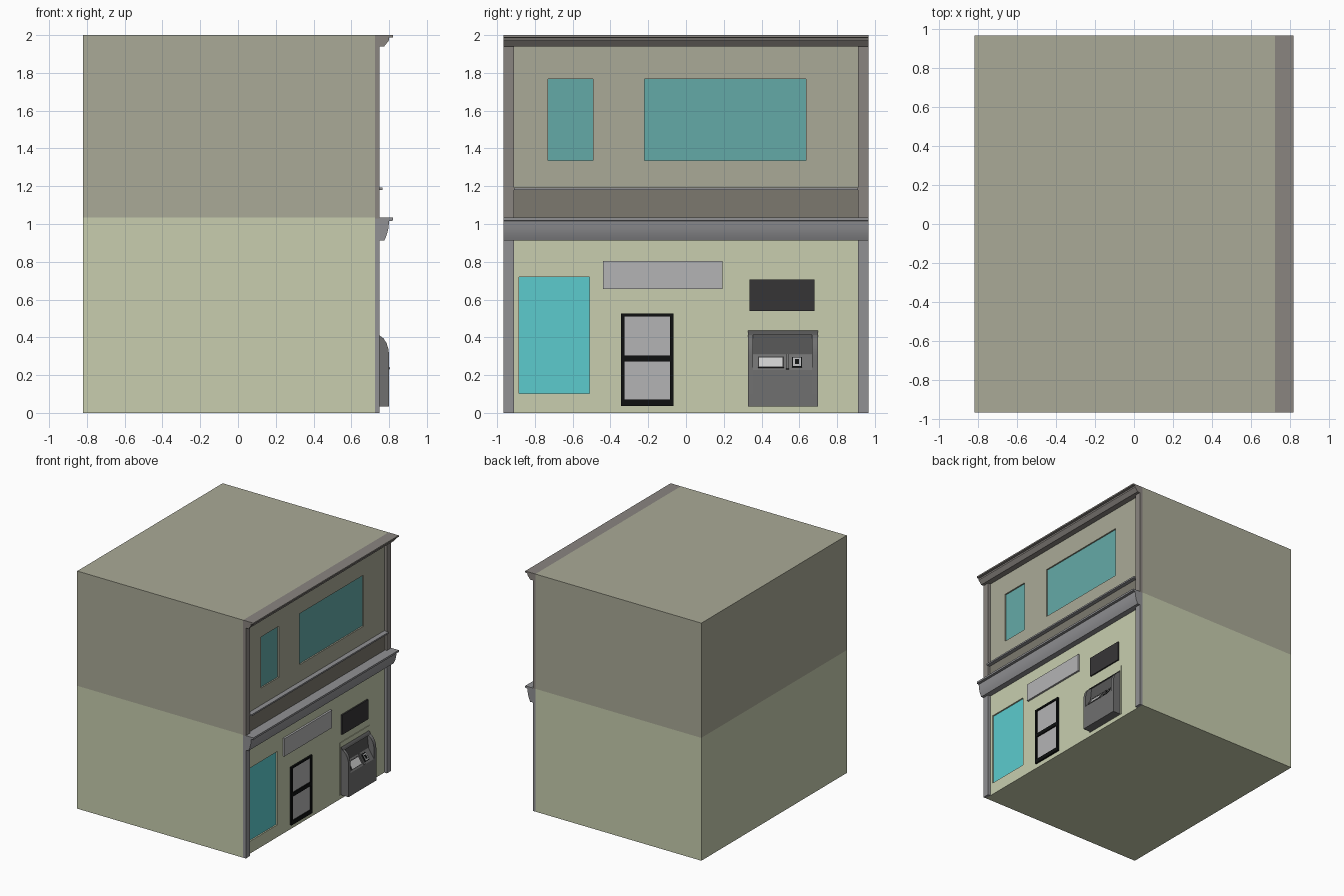
import bpy, bmesh, math
from mathutils import Matrix

if "Cube" in bpy.data.objects:
    bpy.data.objects.remove(bpy.data.objects["Cube"])

XB, XW, XP, W = -0.82, 0.725, 0.75, 0.967   # back, facade, pilaster face, half width
ATM_BACK = XW


def mat(name, rgb):
    m = bpy.data.materials.new(name)
    lin = [(c / 255 / 12.92) if c < 11 else ((c / 255 + 0.055) / 1.055) ** 2.4 for c in rgb]
    m.diffuse_color = (*lin, 1)
    m.use_nodes = True
    m.node_tree.nodes["Principled BSDF"].inputs["Base Color"].default_value = m.diffuse_color
    return m


UPPER = mat("upper_wall", (170, 170, 151))
LOWER = mat("lower_wall", (200, 206, 175))
BAND = mat("dark_band", (124, 121, 110))
STONE = mat("upper_trim", (138, 133, 128))
TRIM = mat("lower_trim", (145, 145, 148))
GLASS = mat("shop_glass", (92, 203, 206))
GLASS_UP = mat("upper_glass", (100, 170, 167))
BLACK = mat("black", (14, 16, 16))
CHAR = mat("charcoal", (54, 53, 54))
METAL = mat("machine_grey", (112, 112, 112))
DARK = mat("machine_dark", (86, 86, 86))
PALE = mat("pale_grey", (180, 180, 181))
LIGHT = mat("light_screen", (205, 208, 205))


def finish(name, bm, material):
    bmesh.ops.recalc_face_normals(bm, faces=bm.faces[:])
    me = bpy.data.meshes.new(name)
    bm.to_mesh(me)
    bm.free()
    me.materials.append(material)
    ob = bpy.data.objects.new(name, me)
    bpy.context.collection.objects.link(ob)
    return ob


def box(name, x, y, z, material):
    bm = bmesh.new()
    bmesh.ops.create_cube(bm, size=1)
    for v in bm.verts:
        for i, (a, b) in enumerate((x, y, z)):
            v.co[i] = a if v.co[i] < 0 else b
    return finish(name, bm, material)


def extrude(name, profile, y0, y1, material, smooth=False):
    """Extrude an (x, z) outline along y."""
    bm = bmesh.new()
    face = bm.faces.new([bm.verts.new((x, y0, z)) for x, z in profile])
    new = bmesh.ops.extrude_face_region(bm, geom=[face])["geom"]
    for v in new:
        if isinstance(v, bmesh.types.BMVert):
            v.co.y = y1
    ob = finish(name, bm, material)
    if smooth:
        bpy.ops.object.select_all(action='DESELECT')
        ob.select_set(True)
        bpy.context.view_layer.objects.active = ob
        bpy.ops.object.shade_smooth_by_angle(angle=math.radians(30))
    return ob


def recess_window(name, wall, y, z, glass, depth=0.014):
    """Cut a shallow opening in the wall and put a pane at its back."""
    cutter = box("cutter", (XW - depth, XW + 0.1), y, z, glass)
    mod = wall.modifiers.new("opening", 'BOOLEAN')
    mod.operation, mod.solver, mod.object = 'DIFFERENCE', 'EXACT', cutter
    bpy.context.view_layer.objects.active = wall
    bpy.ops.object.modifier_apply(modifier=mod.name)
    bpy.data.objects.remove(cutter)
    box(name, (XW - depth - 0.004, XW - depth + 0.002), y, z, glass)


# Building storeys
lower = box("lower_storey", (XB, XW), (-W, W), (0, 1.034), LOWER)
upper = box("upper_storey", (XB, XW), (-W, W), (1.034, 2), UPPER)

# Windows
recess_window("shop_window", lower, (-0.885, -0.511), (0.103, 0.72), GLASS)
recess_window("small_upper_window", upper, (-0.73, -0.492), (1.337, 1.767), GLASS_UP)
recess_window("wide_upper_window", upper, (-0.219, 0.635), (1.337, 1.767), GLASS_UP)

# Corner pilasters
for side, s in (("left", -1), ("right", 1)):
    y = sorted((s * 0.91, s * W))
    box("lower_pilaster_" + side, (XW, XP), y, (0, 0.95), TRIM)
    box("upper_pilaster_" + side, (XW, XP), y, (1.03, 1.96), STONE)

# Cornices, band and ledge
extrude("middle_cornice", [(XW, 0.912), (0.774, 0.912), (0.786, 0.938), (0.796, 0.975), (0.80, 1.015),
                           (0.82, 1.018), (0.82, 1.034), (XW, 1.034)], -W, W, TRIM, True)
extrude("roof_cornice", [(XW, 1.94), (0.774, 1.94), (0.80, 1.973), (0.80, 1.986),
                         (0.82, 1.988), (0.82, 2), (XW, 2)], -W, W, STONE)
box("band", (XW, XW + 0.008), (-0.91, 0.91), (1.034, 1.182), BAND)
box("ledge", (XW, 0.766), (-0.91, 0.91), (1.181, 1.194), TRIM)

# Signs
box("long_sign", (XW, XW + 0.016), (-0.44, 0.192), (0.655, 0.804), PALE)
box("machine_sign", (XW, XW + 0.012), (0.337, 0.68), (0.54, 0.706), CHAR)

# Door: frame bars and panels
DY0, DY1 = -0.343, -0.066
for name, y in (("left", (DY0, DY0 + 0.018)), ("right", (DY1 - 0.018, DY1))):
    box("door_stile_" + name, (XW, XW + 0.015), y, (0.037, 0.525), BLACK)
for name, z in (("bottom", (0.037, 0.07)), ("middle", (0.273, 0.304)), ("top", (0.51, 0.525))):
    box("door_rail_" + name, (XW, XW + 0.015), (DY0 + 0.018, DY1 - 0.018), z, BLACK)
for name, z in (("lower", (0.07, 0.273)), ("upper", (0.304, 0.51))):
    box("door_panel_" + name, (XW, XW + 0.005), (DY0 + 0.018, DY1 - 0.018), z, PALE)

# Cash machine: wall plate, body with recess, rounded cheeks
box("machine_plate", (XW, XW + 0.005), (0.314, 0.71), (0.035, 0.476), LOWER)
CY = (0.354, 0.667)
extrude("machine_body", [(XW, 0.035), (0.80, 0.035), (0.80, 0.228), (0.747, 0.307), (0.735, 0.405),
                         (XW, 0.405)], *CY, METAL)
extrude("machine_hood", [(XW, 0.418), (0.75, 0.412), (0.742, 0.425), (XW, 0.44)], 0.328, 0.698, DARK)
cheek = [(XW, 0.035), (0.80, 0.035), (0.80, 0.297), (0.797, 0.335), (0.787, 0.368),
         (0.771, 0.394), (0.75, 0.41), (XW, 0.425)]
extrude("machine_cheek_left", cheek, 0.328, CY[0], METAL, True)
extrude("machine_cheek_right", cheek, CY[1], 0.698, METAL, True)
extrude("machine_display", [(XW, 0.311), (0.7485, 0.311), (0.737, 0.416), (XW, 0.416)],
        *CY, DARK)


# Parts lying on the sloped console
SLOPE = math.atan2(0.053, 0.079)


def on_console(name, y, half, thick, material):
    ob = box(name, (-0.002, thick), y, (-half, half), material)
    ob.data.transform(Matrix.Translation((0.7735, 0, 0.2675)) @ Matrix.Rotation(-SLOPE, 4, 'Y'))
    return ob


on_console("console_screen_frame", (0.38, 0.518), 0.035, 0.003, CHAR)
on_console("console_screen", (0.387, 0.511), 0.029, 0.005, LIGHT)
on_console("console_divider", (0.529, 0.545), 0.046, 0.009, METAL)
on_console("keypad_frame", (0.56, 0.615), 0.033, 0.004, BLACK)
on_console("keypad", (0.567, 0.608), 0.026, 0.006, PALE)
on_console("keypad_slot", (0.577, 0.598), 0.016, 0.008, BLACK)
